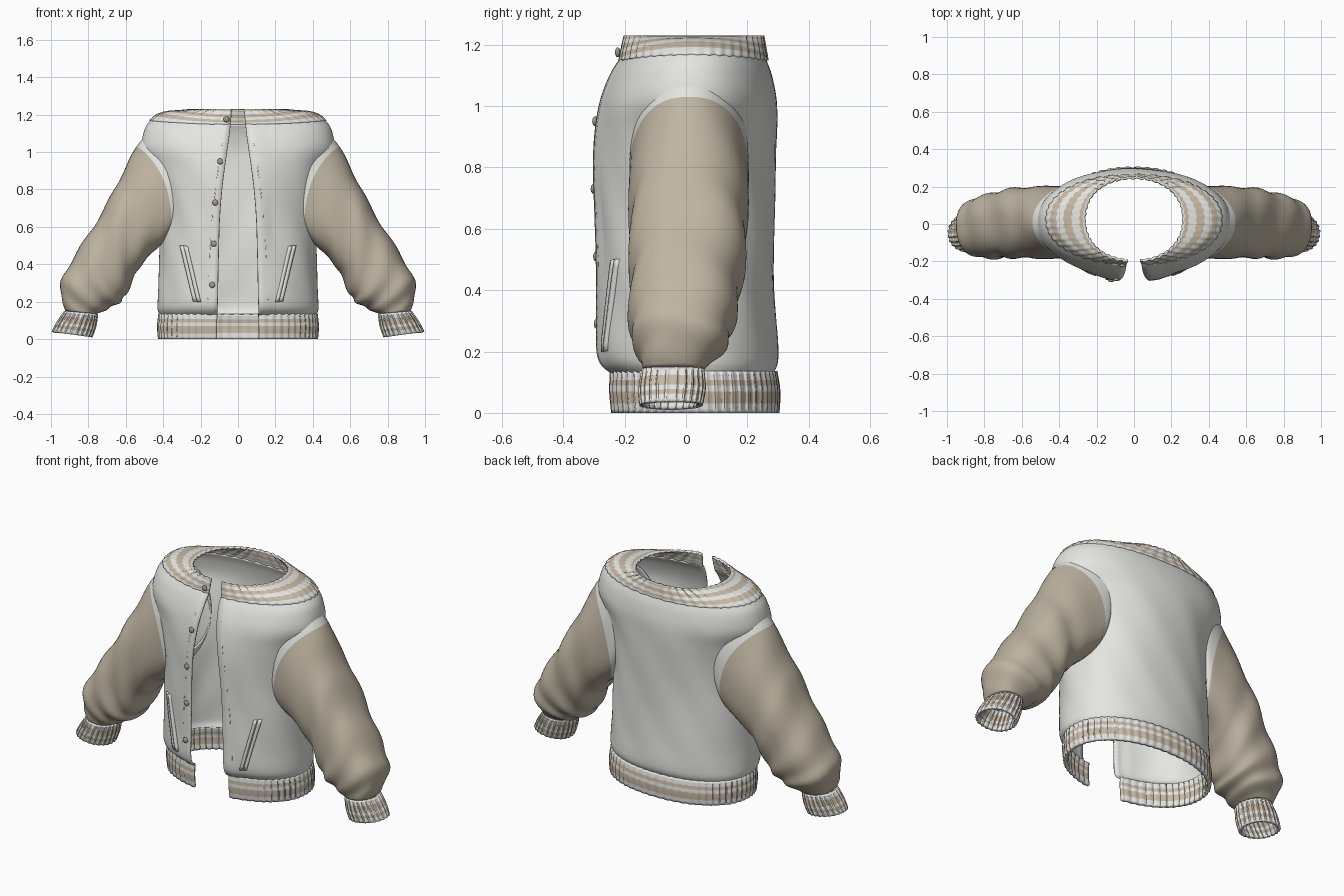
import bpy, bmesh, math
from mathutils import Vector

cube = bpy.data.objects.get("Cube")
if cube:
    bpy.data.objects.remove(cube)


def material(name, rgb):
    m = bpy.data.materials.new(name)
    m.use_nodes = True
    m.diffuse_color = (*rgb, 1)
    bsdf = next(n for n in m.node_tree.nodes if n.type == 'BSDF_PRINCIPLED')
    bsdf.inputs["Base Color"].default_value = (*rgb, 1)
    bsdf.inputs["Roughness"].default_value = 0.8
    return m


WHITE = material("off white cloth", (0.78, 0.78, 0.75))
TAN = material("tan sleeve", (0.52, 0.46, 0.36))
KNIT = material("tan knit", (0.57, 0.49, 0.38))
BUTTON = material("button bronze", (0.36, 0.33, 0.25))


def spline(keys, sub):
    """Smoothly resample a list of equal-length tuples."""
    out = []
    for k in range(len(keys) - 1):
        p0, p1, p2 = keys[max(k - 1, 0)], keys[k], keys[k + 1]
        p3 = keys[min(k + 2, len(keys) - 1)]
        for s in range(sub):
            t = s / sub
            out.append(tuple(
                b + 0.5 * t * (c - a + t * (2*a - 5*b + 4*c - d + t * (3*(b - c) + d - a)))
                for a, b, c, d in zip(p0, p1, p2, p3)))
    return out + [keys[-1]]


def spow(v, e):
    return math.copysign(abs(v) ** e, v)


def skin(name, rows, mats, rule=None, closed=False, thick=0.012, mirror=False, angle=40):
    """Bridge rows of points into a cloth shell."""
    bm = bmesh.new()
    grid = [[bm.verts.new(p) for p in row] for row in rows]
    n = len(rows[0])
    for r in range(len(rows) - 1):
        for i in range(n if closed else n - 1):
            j = (i + 1) % n
            f = bm.faces.new((grid[r][i], grid[r][j], grid[r + 1][j], grid[r + 1][i]))
            f.material_index = rule(r) if rule else 0
    me = bpy.data.meshes.new(name)
    bm.to_mesh(me)
    bm.free()
    ob = bpy.data.objects.new(name, me)
    bpy.context.collection.objects.link(ob)
    for m in mats:
        me.materials.append(m)
    if mirror:
        ob.modifiers.new("Mirror", 'MIRROR').use_mirror_merge = False
    if thick:
        sol = ob.modifiers.new("Thickness", 'SOLIDIFY')
        sol.thickness, sol.offset = thick, -1
    smooth(ob, angle)
    return ob


def smooth(ob, angle):
    bpy.ops.object.select_all(action='DESELECT')
    ob.select_set(True)
    bpy.context.view_layer.objects.active = ob
    bpy.ops.object.shade_smooth_by_angle(angle=math.radians(angle))


POWER = 2.15


def body_ring(level, cols, relief):
    """Open oval; level = height, half width, front y, back y, half gap, side lift."""
    z, a, yf, yb, gap, lift = level
    start = math.asin((gap / a) ** (POWER / 2))
    cy, pts = (yf + yb) / 2, []
    for i in range(cols + 1):
        th = start + (2 * math.pi - 2 * start) * i / cols
        s, c = math.sin(th), math.cos(th)
        off = relief(i, th, z)
        x = (a + off) * spow(s, 2 / POWER)
        y = cy - ((yb - yf) / 2 + off) * spow(c, 2 / POWER)
        pts.append(Vector((x, y, z + lift * s * s)))
    return pts


# Torso shell with raised front plackets and soft folds
TORSO = [(.13, .42, -.25, .285, .11, 0), (.16, .43, -.282, .298, .11, 0),
         (.21, .43, -.295, .3, .108, 0), (.32, .425, -.295, .294, .106, 0),
         (.5, .42, -.296, .288, .102, 0), (.65, .415, -.3, .288, .097, 0),
         (.8, .43, -.303, .292, .085, 0), (.92, .465, -.295, .295, .07, 0),
         (1.02, .515, -.276, .294, .056, 0), (1.1, .5, -.245, .28, .045, .02),
         (1.15, .468, -.215, .262, .04, .02)]
torso_levels = spline(TORSO, 5)
COLS = 96


def torso_relief(i, th, z):
    if min(i, COLS - i) <= 2:
        return 0.005
    fade = max(0, min(1, (z - .13) * 6, (1.1 - z) * 6))
    return 0.004 * fade * math.sin(7 * th + 4 * z) * math.sin(11 * z + 3 * th)


skin("torso", [body_ring(l, COLS, torso_relief) for l in torso_levels], [WHITE])


# Ribbed knit hem and collar with tan stripes
def rib(i, th, z):
    return 0.005 if i // 2 % 2 else 0


def stripes(*tan_rows):
    return lambda r: 1 if r in tan_rows else 0


hem = spline([(0, .423, -.248, .3, .112, 0), (.07, .428, -.255, .303, .112, 0),
              (.137, .421, -.252, .293, .11, 0)], 4)
skin("hem_band", [body_ring(l, 216, rib) for l in hem], [WHITE, KNIT],
     stripes(2, 3, 5), thick=.016, angle=30)

collar = spline([(1.148, .47, -.217, .264, .04, .022), (1.165, .43, -.214, .262, .038, .038),
                 (1.185, .375, -.21, .258, .036, .035), (1.21, .31, -.205, .254, .034, .015),
                 (1.23, .257, -.2, .25, .032, 0)], 3)
skin("collar_band", [body_ring(l, 168, rib) for l in collar], [WHITE, KNIT],
     stripes(2, 3, 6, 7, 10), thick=.012, angle=30)


# Sleeves: rows = outer x, z, inner x, z, front y, back y, inward bow
def sleeve_ring(key, n, relief, power):
    ox, oz, ix, iz, yf, yb, bow = key
    mid = Vector(((ox + ix) / 2, (yf + yb) / 2, (oz + iz) / 2))
    half = Vector(((ox - ix) / 2, 0, (oz - iz) / 2))
    side = Vector((0, (yf - yb) / 2, 0))
    pts = []
    for i in range(n):
        a = 2 * math.pi * i / n
        c, s = spow(math.cos(a), 2 / power), spow(math.sin(a), 2 / power)
        d = half * c + side * s
        pts.append(mid + d + d.normalized() * relief(i, a) - Vector((bow * s * s, 0, 0)))
    return pts


SLEEVE = [(.44, 1.14, .37, .6, -.18, .2, .09), (.543, 1.03, .42, .5, -.185, .205, .11),
          (.625, .87, .5, .42, -.185, .2, .04), (.715, .7, .555, .33, -.182, .192, 0),
          (.825, .52, .6, .235, -.182, .172, 0), (.918, .37, .635, .195, -.184, .152, 0),
          (.952, .26, .69, .165, -.165, .125, 0), (.922, .15, .755, .135, -.14, .06, 0)]
SUB = 6
sleeve_rows = []
for r, key in enumerate(spline(SLEEVE, SUB)):
    amp = 0.006 * max(0, min(1, (r - SUB) / 9, (7 * SUB - r) / 4))
    sleeve_rows.append(sleeve_ring(
        key, 56, lambda i, a: amp * math.sin(.75 * r + 2 * math.cos(a) + math.sin(2 * a)), 2.4))
skin("sleeves", sleeve_rows, [WHITE, TAN], lambda r: int(r >= SUB), closed=True,
     mirror=True, thick=.008)

# Ribbed cuffs
CUFF = [(.925, .15, .752, .135, -.14, .055, 0), (.965, .092, .762, .068, -.15, .06, 0),
        (.992, .04, .782, .01, -.147, .05, 0)]
skin("cuffs", [sleeve_ring(k, 96, lambda i, a: rib(i, a, 0), 2.1) for k in spline(CUFF, 4)],
     [WHITE, KNIT], stripes(2, 3, 5), closed=True, mirror=True, thick=.014, angle=30)


def front_y(x, z):
    """Torso front surface at a point."""
    lv = min(torso_levels, key=lambda l: abs(l[0] - z))
    b = (lv[3] - lv[2]) / 2
    return (lv[2] + lv[3]) / 2 - b * (1 - abs(x / lv[1]) ** POWER) ** (1 / POWER)


# Slanted welt pockets, each made of two raised lips around a slot
def pocket_lip(name, shift, width):
    rows = []
    for k in range(13):
        z = .2 + .3 * k / 12
        x = .222 + .072 * k / 12 + shift
        rows.append([Vector((x + w, front_y(x + w, z) - .013, z + .1 * (shift + w)))
                     for w in (-width / 2, 0, width / 2)])
    skin(name, rows, [WHITE], mirror=True, thick=.022)


pocket_lip("pocket_outer_lips", .01, .017)
pocket_lip("pocket_inner_lips", -.011, .017)

# Seam ridge beside each placket
ridge = []
for k in range(25):
    z = .17 + .95 * k / 24
    x = .16 - .09 * (k / 24) ** 2
    ridge.append([Vector((x + w, front_y(x + w, z) - .005, z)) for w in (-.002, .002)])
skin("placket_seams", ridge, [WHITE], mirror=True, thick=.008)

# Snap buttons down the right front edge
for k, (x, z) in enumerate([(-.062, 1.175), (-.095, .95), (-.122, .73), (-.13, .51), (-.138, .29)]):
    y = front_y(x, z) - .009
    bpy.ops.mesh.primitive_uv_sphere_add(segments=16, ring_count=8, radius=.016, location=(x, y, z))
    button = bpy.context.object
    button.name = f"button_{k + 1}"
    button.scale.y = .55
    button.data.materials.append(BUTTON)
    smooth(button, 40)
